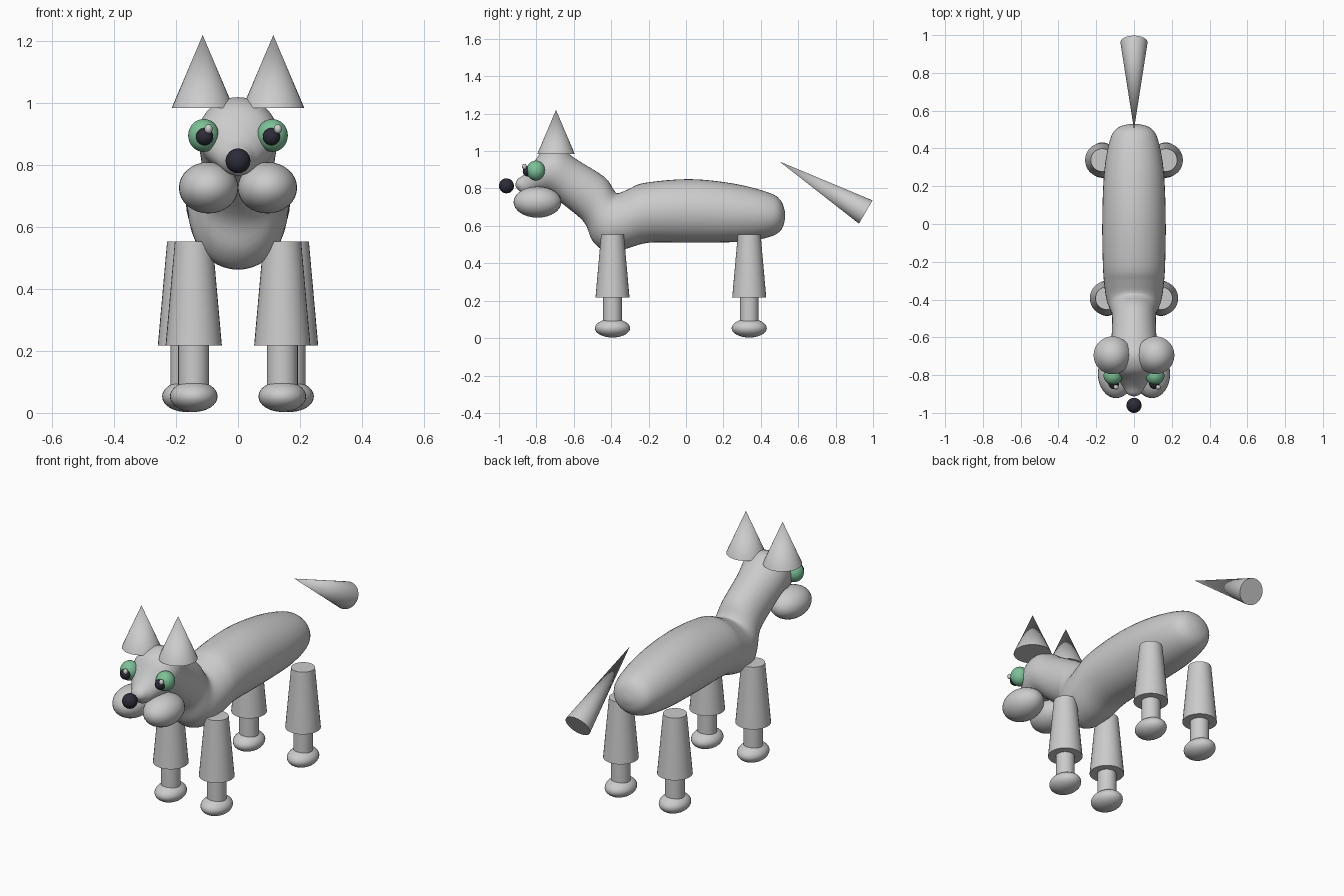
import bpy, bmesh, math
from mathutils import Vector

if "Cube" in bpy.data.objects:
    bpy.data.objects.remove(bpy.data.objects["Cube"])


def material(name, color):
    m = bpy.data.materials.new(name)
    m.diffuse_color = color
    m.use_nodes = True
    m.node_tree.nodes["Principled BSDF"].inputs["Base Color"].default_value = m.diffuse_color
    return m


GREEN = material("eye_green", (0.2, 0.54, 0.31, 1))
DARK = material("dark", (0.025, 0.025, 0.04, 1))


def finish(name, mat=None):
    ob = bpy.context.object
    ob.name = name
    bpy.ops.object.shade_smooth_by_angle(angle=math.radians(40))
    if mat:
        ob.data.materials.append(mat)
    return ob


def ball(name, loc, radii, mat=None):
    bpy.ops.mesh.primitive_uv_sphere_add(segments=32, ring_count=16, radius=1, location=loc)
    bpy.context.object.scale = radii
    bpy.ops.object.transform_apply(location=False, rotation=False, scale=True)
    return finish(name, mat)


def cone(name, base, top, r_base, r_top):
    base, top = Vector(base), Vector(top)
    axis = top - base
    bpy.ops.mesh.primitive_cone_add(vertices=32, radius1=r_base, radius2=r_top,
                                    depth=axis.length, location=(base + top) / 2)
    bpy.context.object.rotation_euler = axis.to_track_quat('Z', 'Y').to_euler()
    return finish(name)


# Torso, neck, head and snout as one loft: (upper y, z, lower y, z, half width)
sections = [
    (.53, .67, .53, .64, .02), (.51, .73, .51, .58, .085), (.45, .775, .445, .54, .127),
    (.26, .825, .29, .515, .158), (.02, .85, .02, .51, .168), (-.22, .83, -.2, .51, .165),
    (-.30, .80, -.33, .475, .158), (-.36, .775, -.43, .465, .147), (-.385, .79, -.5, .52, .13),
    (-.435, .86, -.545, .62, .116), (-.585, .955, -.65, .71, .12), (-.68, 1.018, -.72, .765, .13),
    (-.77, .995, -.77, .775, .12), (-.825, .92, -.83, .77, .082), (-.865, .875, -.87, .768, .055),
    (-.9, .85, -.9, .795, .035), (-.912, .825, -.912, .815, .008),
]


def smooth_sections(rows, steps):
    out = []
    last = len(rows) - 1
    for i in range(last):
        a, b, c, d = rows[max(i - 1, 0)], rows[i], rows[i + 1], rows[min(i + 2, last)]
        for s in range(steps):
            t = s / steps
            out.append([0.5 * (2 * q + (r - p) * t + (2 * p - 5 * q + 4 * r - u) * t * t
                               + (3 * q - p - 3 * r + u) * t ** 3)
                        for p, q, r, u in zip(a, b, c, d)])
    out.append(rows[-1])
    return out


bm = bmesh.new()
N = 40
rings = []
for yu, zu, yl, zl, w in smooth_sections(sections, 4):
    mid = Vector((0, (yu + yl) / 2, (zu + zl) / 2))
    up = Vector((0, yu, zu)) - mid
    rings.append([bm.verts.new(mid + up * math.cos(a) + Vector((w * math.sin(a), 0, 0)))
                  for a in (2 * math.pi * k / N for k in range(N))])
for r0, r1 in zip(rings, rings[1:]):
    for k in range(N):
        bm.faces.new((r0[k], r0[(k + 1) % N], r1[(k + 1) % N], r1[k]))
bm.faces.new(rings[0])
bm.faces.new(rings[-1])
bmesh.ops.recalc_face_normals(bm, faces=bm.faces)
mesh = bpy.data.meshes.new("body")
bm.to_mesh(mesh)
bm.free()
for p in mesh.polygons:
    p.use_smooth = True
bpy.context.collection.objects.link(bpy.data.objects.new("body", mesh))

for side, s in (("left", 1), ("right", -1)):
    # Legs: tapered upper part, straight lower part, oval paw
    for end, x, y in (("front", .143, -.393), ("rear", .168, .338)):
        x *= s
        cone(f"{end}_{side}_upper_leg", (x, y, .217), (x, y, .553), .091, .061)
        cone(f"{end}_{side}_lower_leg", (x, y, .05), (x, y, .23), .05, .05)
        ball(f"{end}_{side}_paw", (x, y, .053), (.077, .094, .05))
    # Head details
    cone(f"{side}_ear", (s * .114, -.695, .985), (s * .114, -.695, 1.22), .1, 0)
    ball(f"{side}_cheek", (s * .095, -.794, .727), (.096, .128, .083))
    ball(f"{side}_eye", (s * .111, -.803, .896), (.05, .05, .053), GREEN)
    ball(f"{side}_pupil", (s * .108, -.845, .892), (.028, .028, .028), DARK)
    ball(f"{side}_eye_highlight", (s * .112 + .017, -.864, .917), (.013, .013, .015))

# Nose and tail
ball("nose", (0, -.96, .814), (.04, .04, .04), DARK)
cone("tail", (0, .961, .674), (0, .5, .944), .072, 0)
